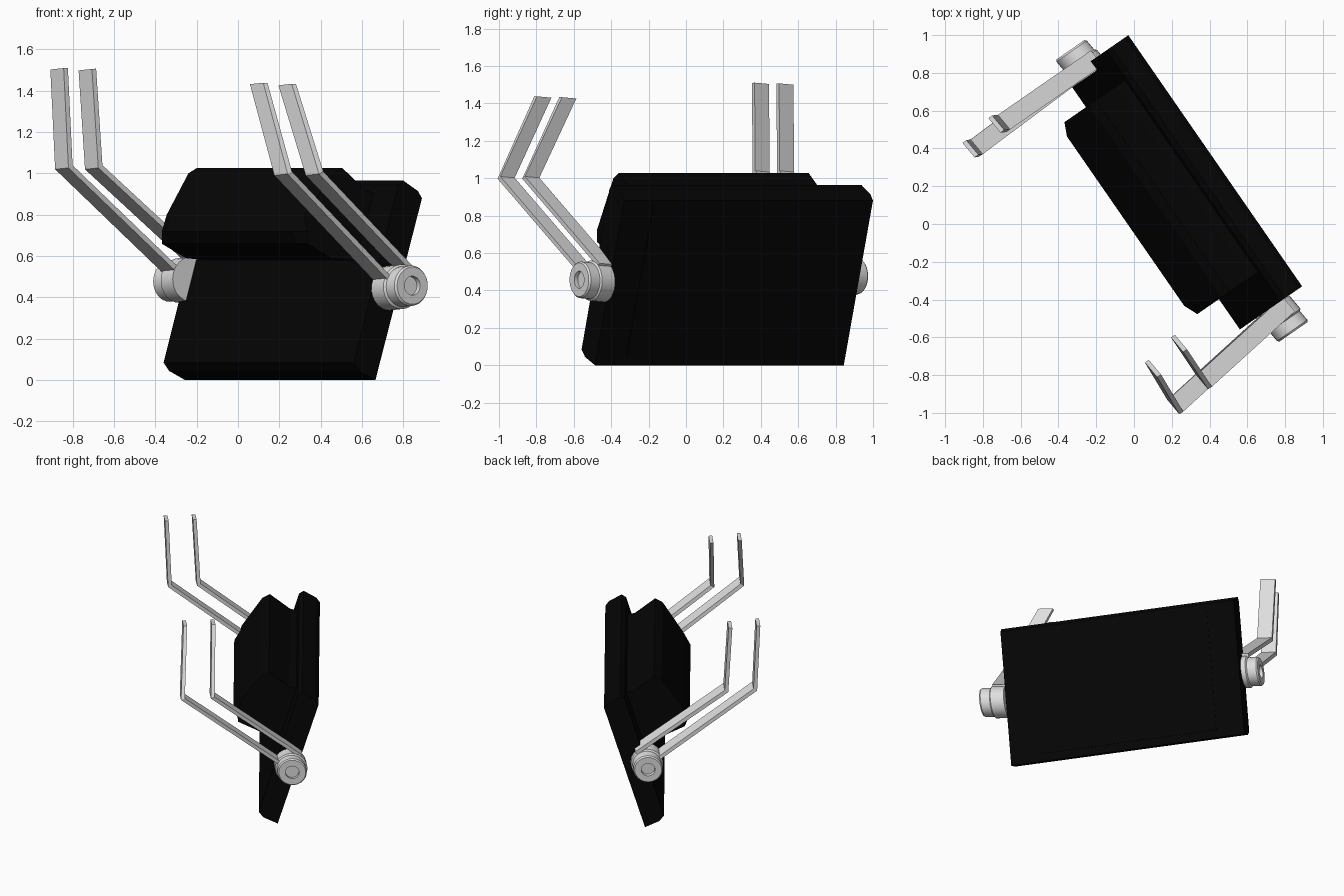
import bpy, bmesh, math
from mathutils import Vector

cube = bpy.data.objects.get("Cube")
if cube:
    bpy.data.objects.remove(cube, do_unlink=True)

# Body frame: "side" runs along the slab, "fwd" points towards the arms
TURN = math.radians(34.7)
SIDE = Vector((math.sin(TURN), -math.cos(TURN), 0))
FWD = Vector((-math.cos(TURN), -math.sin(TURN), 0))
# Slightly skewed axis of the wire frame, in (side, fwd, up)
AXIS = Vector((1, -0.09, 0.07))


def place(s, f, z):
    return SIDE * s + FWD * f + Vector((0, 0, z))


def material(name, value, rough):
    m = bpy.data.materials.new(name)
    m.use_nodes = True
    colour = (value, value, value, 1)
    m.diffuse_color = colour
    bsdf = m.node_tree.nodes["Principled BSDF"]
    bsdf.inputs["Base Color"].default_value = colour
    bsdf.inputs["Roughness"].default_value = rough
    return m


BLACK = material("matte black", 0.0015, 0.6)
GREY = material("light grey metal", 0.73, 0.5)


def loft(name, rings, mat, smooth=False):
    """Skin closed rings of (side, fwd, up) points and cap both ends."""
    bm = bmesh.new()
    loops = [[bm.verts.new(place(*p)) for p in ring] for ring in rings]
    n = len(loops[0])
    for a, b in zip(loops, loops[1:]):
        for i in range(n):
            j = (i + 1) % n
            bm.faces.new((a[i], a[j], b[j], b[i]))
    bm.faces.new(loops[0])
    bm.faces.new(loops[-1])
    bmesh.ops.recalc_face_normals(bm, faces=bm.faces)
    mesh = bpy.data.meshes.new(name)
    bm.to_mesh(mesh)
    bm.free()
    mesh.materials.append(mat)
    obj = bpy.data.objects.new(name, mesh)
    bpy.context.collection.objects.link(obj)
    if smooth:
        bpy.ops.object.select_all(action="DESELECT")
        obj.select_set(True)
        bpy.context.view_layer.objects.active = obj
        bpy.ops.object.shade_smooth_by_angle(angle=math.radians(35))


def section(s, profile):
    return [(s, f, z) for f, z in profile]


# Leaning slab with slanted top and bottom edges
slab = [(-0.27, 0), (-0.175, 0.045), (-0.143, 0.085), (-0.405, 0.945),
        (-0.435, 0.965), (-0.52, 0.915), (-0.544, 0.88)]
loft("slab_body", [section(-0.839, slab), section(0.778, slab)], BLACK)

# Thin panel on the back of the slab
panel = [(-0.286, 0.05), (-0.536, 0.855), (-0.54, 0.854), (-0.29, 0.049)]
loft("back_panel", [section(-0.65, panel), section(0.585, panel)], BLACK)

# Faceted housing on the front, its front corners cut at each end
housing = [(-0.33, 0.575), (-0.146, 0.59), (0.0, 0.66), (0.028, 0.72), (-0.02, 0.8),
           (-0.16, 1.0), (-0.21, 1.027), (-0.344, 0.92), (-0.42, 0.9)]
BROW = 4  # profile corner where the cut is deepest


def cut_end(s, brow_s):
    return [(brow_s if i == BROW else s, min(f, -0.004), z)
            for i, (f, z) in enumerate(housing)]


loft("front_housing", [cut_end(-0.653, -0.635), section(-0.583, housing),
                       section(0.508, housing), cut_end(0.583, 0.535)], BLACK)


# Stepped round pivot with a recessed centre
def pivot(name, sign, centre):
    steps = [(0.78, 0.108), (0.87, 0.108), (0.878, 0.098), (0.94, 0.098),
             (0.95, 0.09), (0.95, 0.046), (0.925, 0.046)]
    rings = []
    for s, r in steps:
        mid = Vector((0, *centre)) + AXIS * sign * (s - 0.8)
        rings.append([(sign * s, mid.y + r * math.cos(t), mid.z + r * math.sin(t))
                      for t in (math.tau * i / 32 for i in range(32))])
    loft(name, rings, GREY, smooth=True)


# Flat bent strip along a path, mitred at the knee
def strip(name, path, half_width=0.05, half_thick=0.0125):
    flat = [Vector((f, z)) for _, f, z in path]
    dirs = [(b - a).normalized() for a, b in zip(flat, flat[1:])]
    rings = []
    for i, point in enumerate(path):
        d0, d1 = dirs[max(i - 1, 0)], dirs[min(i, len(dirs) - 1)]
        mid = (d0 + d1).normalized()
        off = Vector((0, -mid.y, mid.x)) * half_thick / mid.dot(d0)
        rings.append([Vector(point) + AXIS * w * half_width + off * t
                      for w, t in ((-1, -1), (1, -1), (1, 1), (-1, 1))])
    loft(name, rings, GREY)


# Each side: pivot, lower strip from the hub, upper strip tangent to the hub
near, far = (-0.355, 0.447), (-0.262, 0.487)
pivot("left_pivot", 1, near)
pivot("right_pivot", -1, far)

strip("left_outer_arm", [(0.82, near[0] + 0.01, near[1] - 0.01), (0.915, 0.368, 1.0),
                         (0.686, 0.353, 1.435)])
strip("left_inner_arm", [(0.815, near[0] - 0.07, near[1] + 0.085), (0.893, 0.168, 1.0),
                         (0.655, 0.164, 1.43)])
strip("right_outer_arm", [(-0.835, far[0] + 0.01, far[1] - 0.01), (-0.81, 0.464, 1.03),
                          (-0.82, 0.485, 1.507)])
strip("right_inner_arm", [(-0.835, far[0] - 0.07, far[1] + 0.085), (-0.835, 0.271, 1.03),
                          (-0.85, 0.298, 1.503)])
